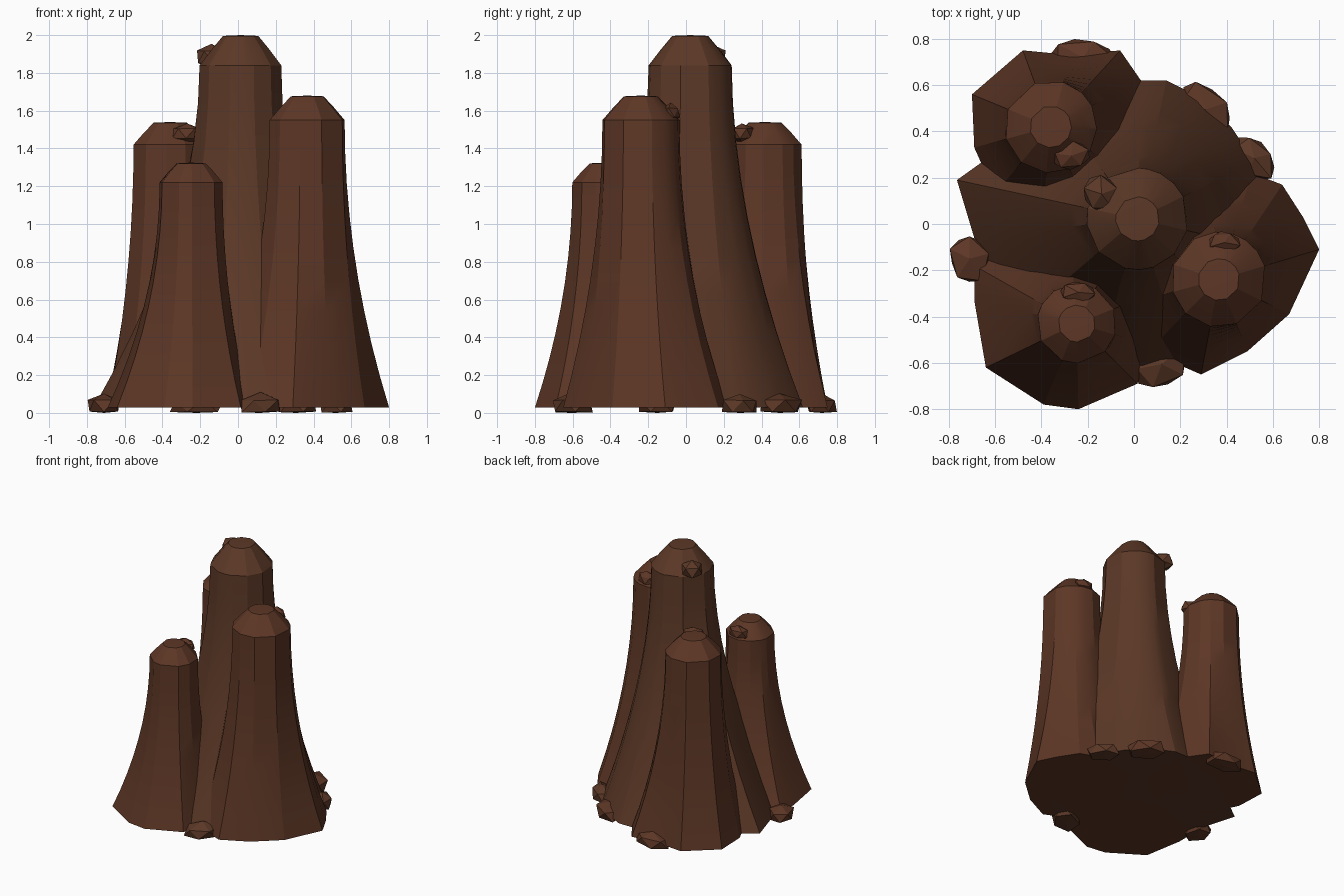
import bpy, bmesh, math, random
from mathutils import Vector, Matrix

if "Cube" in bpy.data.objects:
    bpy.data.objects.remove(bpy.data.objects["Cube"])

random.seed(4)


def material(name, rgb):
    m = bpy.data.materials.new(name)
    m.diffuse_color = (*rgb, 1)
    m.use_nodes = True
    m.node_tree.nodes["Principled BSDF"].inputs["Base Color"].default_value = m.diffuse_color
    return m


EARTH = material("red_earth", (0.110, 0.038, 0.019))
DRY = material("dry_earth", (0.106, 0.040, 0.020))


def finish(name, bm, mat, angle):
    bmesh.ops.recalc_face_normals(bm, faces=bm.faces)
    mesh = bpy.data.meshes.new(name)
    bm.to_mesh(mesh)
    bm.free()
    mesh.materials.append(mat)
    ob = bpy.data.objects.new(name, mesh)
    bpy.context.collection.objects.link(ob)
    if angle:
        bpy.context.view_layer.objects.active = ob
        ob.select_set(True)
        bpy.ops.object.shade_smooth_by_angle(angle=math.radians(angle))
        ob.select_set(False)
    return ob


def tower(name, centre, base, shoulder_z, shoulder_r, top_z, top_r, mat, flare=2.0, z0=0.028, steps=9):
    """Flared column: an irregular footprint drawn in to a round shoulder, then a bevelled cap."""
    c = Vector(centre)
    pts = [Vector(p) for p in base]
    pts.sort(key=lambda p: math.atan2(p.y - c.y, p.x - c.x))
    dirs = [(p - c).normalized() for p in pts]
    bm = bmesh.new()
    rings = []

    def ring(radii, z):
        rings.append([bm.verts.new((c.x + d.x * r, c.y + d.y * r, z)) for d, r in zip(dirs, radii)])

    for i in range(steps + 1):
        t = i / steps
        k = (1 - t) ** flare
        ring([shoulder_r + ((p - c).length - shoulder_r) * k for p in pts],
             z0 + (shoulder_z - z0) * t)
    h = top_z - shoulder_z
    ring([shoulder_r * 0.45 + top_r * 0.6] * len(pts), shoulder_z + h * 0.52)
    ring([top_r] * len(pts), top_z - 0.004)
    n = len(pts)
    for a, b in zip(rings, rings[1:]):
        for i in range(n):
            j = (i + 1) % n
            bm.faces.new((a[i], a[j], b[j], b[i]))
    bm.faces.new(rings[0][::-1])
    peak = bm.verts.new((c.x, c.y, top_z))
    for i in range(n):
        bm.faces.new((rings[-1][i], rings[-1][(i + 1) % n], peak))
    finish(name, bm, mat, 22)


def clod(name, pos, size, turn, mat):
    """Low-poly lump of earth, flat where it meets the ground."""
    bm = bmesh.new()
    bmesh.ops.create_icosphere(bm, subdivisions=1, radius=1)
    for v in bm.verts:
        v.co *= random.uniform(0.95, 1.15)
    bm.transform(Matrix.Translation(pos) @ Matrix.Rotation(math.radians(turn), 4, 'Z')
                 @ Matrix.Diagonal((*size, 1)))
    for v in bm.verts:
        v.co.z = max(v.co.z, 0)
    finish(name, bm, mat, 0)


# Four towers, whose flared feet run into each other
tower("centre_tower", (0.015, 0.022),
      [(0.62, -0.12), (0.52, 0.27), (0.42, 0.42), (0.28, 0.55), (0.14, 0.62), (0.03, 0.62),
       (-0.33, 0.5), (-0.765, 0.19), (-0.69, -0.06), (-0.48, -0.4), (-0.15, -0.6),
       (0.04, -0.63), (0.22, -0.6), (0.45, -0.4)],
      1.84, 0.22, 2.0, 0.095, DRY, flare=1.85)
tower("right_tower", (0.367, -0.24),
      [(0.80, -0.11), (0.67, -0.39), (0.49, -0.55), (0.29, -0.65), (0.06, -0.55), (-0.08, -0.36),
       (-0.06, -0.1), (0.12, 0.16), (0.33, 0.21), (0.51, 0.22), (0.64, 0.17), (0.73, 0.03)],
      1.55, 0.206, 1.68, 0.09, EARTH)
tower("front_tower", (-0.247, -0.43),
      [(-0.64, -0.62), (-0.39, -0.78), (-0.24, -0.80), (0.015, -0.69), (0.06, -0.52),
       (0.08, -0.3), (-0.06, -0.08), (-0.28, -0.03), (-0.48, -0.1), (-0.69, -0.18), (-0.69, -0.33)],
      1.22, 0.172, 1.325, 0.08, EARTH)
tower("back_tower", (-0.36, 0.42),
      [(0.03, 0.62), (-0.06, 0.75), (-0.27, 0.73), (-0.48, 0.75), (-0.70, 0.56), (-0.69, 0.33),
       (-0.6, 0.13), (-0.4, 0.0), (-0.18, 0.02), (0.03, 0.18), (0.09, 0.4)],
      1.42, 0.2, 1.54, 0.09, EARTH)

# Clods lying round the foot
for i, (x, y, a, b, turn) in enumerate([
        (-0.71, -0.15, 0.09, 0.11, 15), (0.12, -0.605, 0.13, 0.1, 40),
        (0.31, 0.495, 0.14, 0.09, -45), (0.52, 0.285, 0.115, 0.075, -50),
        (-0.22, 0.72, 0.15, 0.085, -5)]):
    clod(f"foot_clod_{i + 1}", (x, y, 0.036), (a, b, 0.066), turn, DRY if i % 2 else EARTH)

# Clods stuck to the tower tops
for i, (pos, size, turn) in enumerate([
        ((-0.14, 0.13, 1.885), (0.08, 0.085, 0.068), 20),
        ((0.39, -0.08, 1.59), (0.07, 0.048, 0.048), -10),
        ((-0.27, 0.295, 1.48), (0.085, 0.06, 0.055), 20),
        ((-0.24, -0.295, 1.26), (0.085, 0.05, 0.052), -5)]):
    clod(f"top_clod_{i + 1}", pos, size, turn, DRY if i == 0 else EARTH)
